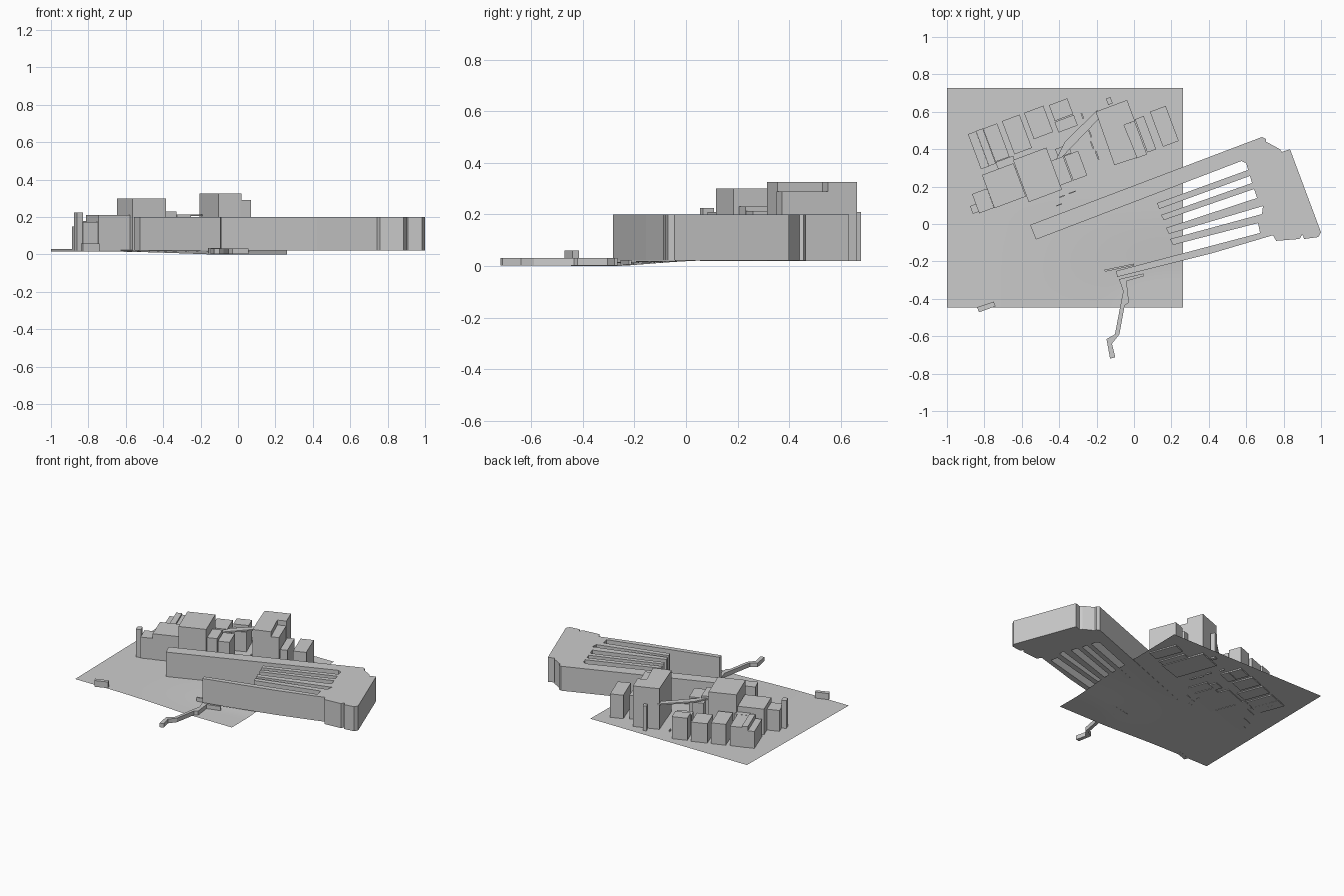
import bpy, bmesh
from math import sin, cos, radians

CA, SA = cos(radians(20.5)), sin(radians(20.5))   # site grid direction


def prism(name, pts, z0, z1):
    """Extrude a flat outline from z0 up to z1."""
    bm = bmesh.new()
    face = bm.faces.new([bm.verts.new((x, y, z0)) for x, y in pts])
    top = bmesh.ops.extrude_face_region(bm, geom=[face])["geom"]
    for v in top:
        if isinstance(v, bmesh.types.BMVert):
            v.co.z = z1
    if not any(len(f.verts) == len(pts) and f.calc_center_median().z < z0 + 1e-5 for f in bm.faces):
        bm.faces.new([v for v in bm.verts if abs(v.co.z - z0) < 1e-6][:len(pts)])
    bmesh.ops.recalc_face_normals(bm, faces=bm.faces)
    me = bpy.data.meshes.new(name)
    bm.to_mesh(me)
    bm.free()
    ob = bpy.data.objects.new(name, me)
    bpy.context.collection.objects.link(ob)
    return ob


def block(name, x, y, w, d, h, z0=0.02):
    """Box on the site grid, from its back left corner."""
    ux, uy, vx, vy = CA * w, SA * w, SA * d, -CA * d
    return prism(name, [(x, y), (x + ux, y + uy), (x + ux + vx, y + uy + vy), (x + vx, y + vy)], z0, h)


def smooth(t):
    t = min(1, max(0, t))
    return t * t * (3 - 2 * t)


# Terrain sheet, dipping at the front right
bm = bmesh.new()
bmesh.ops.create_grid(bm, x_segments=28, y_segments=28, size=0.5)
for v in bm.verts:
    v.co.x = v.co.x * 1.263 - 0.3685
    v.co.y = v.co.y * 1.174 + 0.14
    dip = smooth((v.co.x + 0.7) / 0.9) * smooth((0.1 - v.co.y) / 0.5)
    v.co.z = max(0, 0.021 + 0.009 * v.co.y / 0.7 - 0.022 * dip)
me = bpy.data.meshes.new("terrain")
bm.to_mesh(me)
bm.free()
for p in me.polygons:
    p.use_smooth = True
bpy.context.collection.objects.link(bpy.data.objects.new("terrain", me))

# Main hall: head block, two long arms and four thin fingers
outer = [(-0.556, -0.005), (0.684, 0.465), (0.706, 0.455), (0.706, 0.44), (0.78, 0.40),
         (0.79, 0.385), (0.834, 0.40), (1.0, -0.045), (0.985, -0.07), (0.91, -0.08),
         (0.90, -0.055), (0.885, -0.08), (0.76, -0.09), (0.743, -0.06),
         (0.422, -0.155), (-0.09, -0.283), (-0.096, -0.251), (0.674, -0.048)]
# each finger: lower root, lower tip, upper tip, upper root
fingers = [[(0.663, 0.005), (0.209, -0.112), (0.193, -0.08), (0.684, 0.053)],
           [(0.69, 0.096), (0.187, -0.053), (0.171, -0.021), (0.658, 0.139)],
           [(0.642, 0.187), (0.16, 0.021), (0.144, 0.048), (0.631, 0.219)],
           [(0.62, 0.257), (0.134, 0.08), (0.123, 0.112), (0.61, 0.289)]]
outline = outer + [p for f in fingers for p in f] + [(0.6, 0.325), (0.575, 0.337), (-0.524, -0.083)]
prism("main_hall", outline, 0.022, 0.2)

# Tall building with a notch for its lower wing
prism("tall_block", [(-0.205, 0.60), (-0.037, 0.663), (0.005, 0.551), (-0.053, 0.529),
                     (0.018, 0.355), (-0.105, 0.315)], 0.02, 0.325)
block("tall_block_wing", -0.053, 0.529, 0.06, 0.19, 0.29)
block("stair_tower", -0.15, 0.67, 0.025, 0.035, 0.21)
block("east_block_inner", 0.005, 0.56, 0.05, 0.19, 0.2)
block("east_block_outer", 0.085, 0.60, 0.09, 0.2, 0.2)

# Western group
block("west_annex", -0.866, 0.16, 0.085, 0.11, 0.175)
block("west_turret", -0.877, 0.096, 0.035, 0.045, 0.225)
block("west_block", -0.813, 0.262, 0.18, 0.19, 0.21)
block("high_block", -0.647, 0.342, 0.19, 0.24, 0.30)
block("side_block_a", -0.444, 0.337, 0.07, 0.14, 0.23)
block("side_block_b", -0.374, 0.363, 0.08, 0.14, 0.213)
block("side_block_c", -0.422, 0.40, 0.075, 0.05, 0.2)
prism("canopy", [(-0.44, 0.30), (-0.37, 0.44), (-0.195, 0.61), (-0.19, 0.56)], 0.205, 0.215)

# Back row of buildings
row = [(-0.888, 0.48, 0.045, 0.2, 0.15), (-0.846, 0.497, 0.04, 0.2, 0.18),
       (-0.807, 0.51, 0.08, 0.19, 0.17), (-0.706, 0.55, 0.10, 0.19, 0.18),
       (-0.588, 0.594, 0.11, 0.15, 0.17), (-0.455, 0.635, 0.105, 0.09, 0.19),
       (-0.425, 0.545, 0.11, 0.06, 0.17)]
for i, r in enumerate(row):
    block(f"row_building_{i + 1}", *r)
block("row_link", -0.74, 0.33, 0.1, 0.07, 0.17)

# Small kerbs between the buildings
for i, (x, y, w, d) in enumerate([(-0.415, 0.10, 0.03, 0.006), (-0.40, 0.145, 0.03, 0.006),
                                  (-0.35, 0.165, 0.04, 0.006), (-0.285, 0.59, 0.008, 0.03),
                                  (-0.245, 0.50, 0.008, 0.04), (-0.235, 0.44, 0.008, 0.04),
                                  (-0.21, 0.39, 0.008, 0.05)]):
    block(f"kerb_{i + 1}", x, y, w, d, 0.04)

# Low front wall, entrance strip and small hut
prism("front_wall", [(-0.08, -0.295), (0.05, -0.265), (0.055, -0.278), (-0.04, -0.305),
                     (-0.027, -0.42), (-0.05, -0.435), (-0.078, -0.59), (-0.118, -0.64),
                     (-0.10, -0.712), (-0.128, -0.72), (-0.147, -0.615), (-0.102, -0.59),
                     (-0.058, -0.36)], 0.002, 0.032)
prism("entrance_strip", [(-0.16, -0.245), (0.0, -0.212), (0.0, -0.222), (-0.155, -0.255)], 0.005, 0.034)
prism("hut", [(-0.84, -0.445), (-0.75, -0.415), (-0.74, -0.44), (-0.828, -0.472)], 0.015, 0.06)
